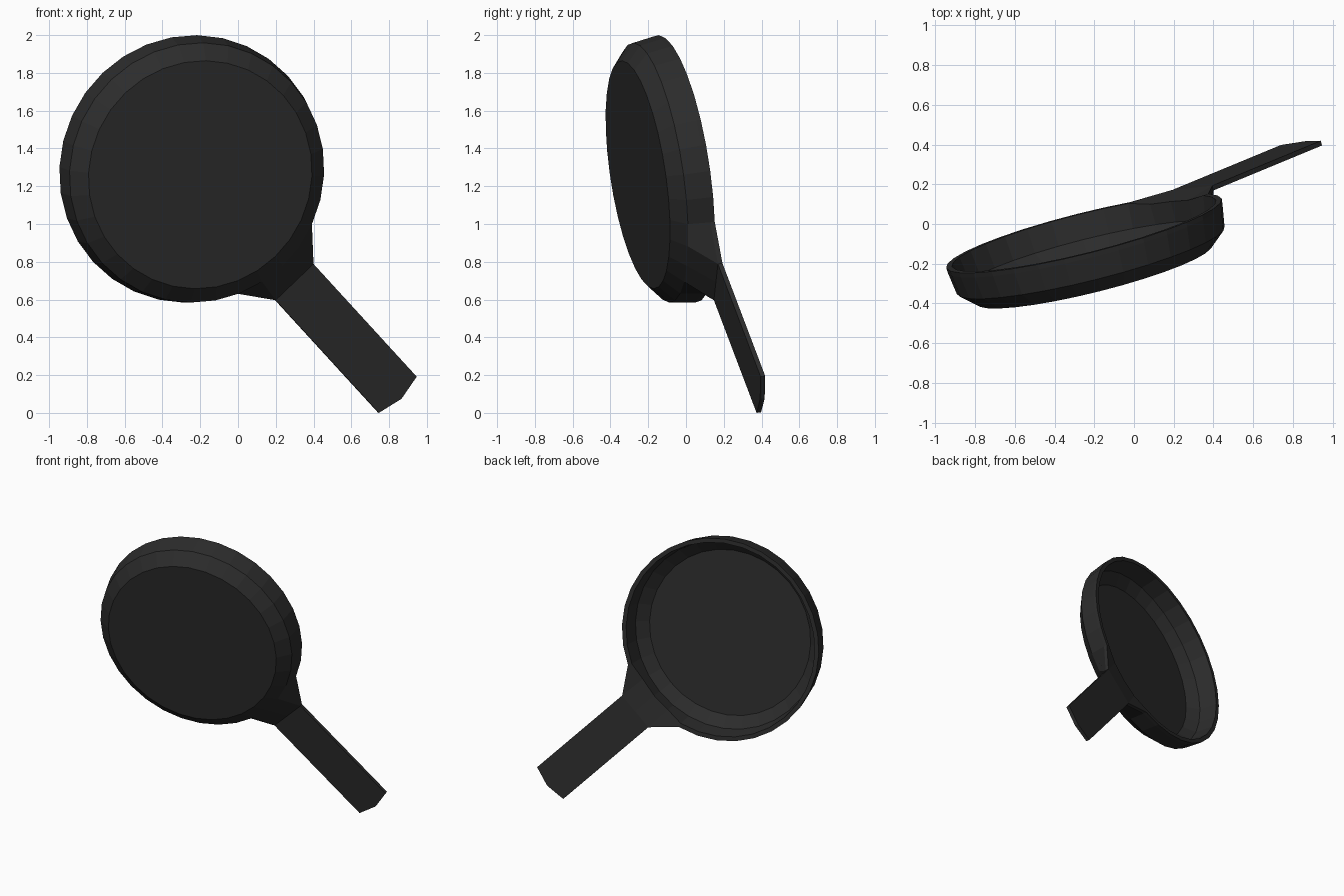
import bpy, bmesh, math
from mathutils import Vector, Matrix

if "Cube" in bpy.data.objects:
    bpy.data.objects.remove(bpy.data.objects["Cube"])

SIDES = 32
HANDLE_START, HANDLE_END = 0.84, 1.68

mat = bpy.data.materials.new("cast_iron_black")
mat.diffuse_color = (0.025, 0.025, 0.025, 1)
mat.use_nodes = True
mat.node_tree.nodes["Principled BSDF"].inputs["Base Color"].default_value = mat.diffuse_color

# profile of the pan: radius, height (outside base -> rim -> inside floor)
profile = [(0.61, 0.0), (0.695, 0.075), (0.713, 0.192), (0.715, 0.217),
           (0.685, 0.217), (0.665, 0.09), (0.585, 0.03)]
LIP_LOW, LIP_TOP, LIP_IN = 2, 3, 4

bm = bmesh.new()
rings = []
for i, (r, h) in enumerate(profile):
    ring = []
    for k in range(SIDES):
        a = 2 * math.pi * k / SIDES
        x, y, z = r * math.cos(a), r * math.sin(a), h
        # the rim is drawn out into a flare where the handle begins
        if k in (0, 1, SIDES - 1):
            if i in (LIP_LOW, LIP_TOP):
                x = HANDLE_START
                z += 0.003
            elif i == LIP_IN:
                x -= 0.02
                z -= 0.02
        ring.append(bm.verts.new((x, y, z)))
    rings.append(ring)

# walls and rim
handle_faces = []
for i in range(len(rings) - 1):
    for k in range(SIDES):
        n = (k + 1) % SIDES
        f = bm.faces.new((rings[i][k], rings[i][n], rings[i + 1][n], rings[i + 1][k]))
        if i == LIP_LOW and k in (0, SIDES - 1):
            handle_faces.append(f)

# base and floor discs
bm.faces.new(list(reversed(rings[0])))
bm.faces.new(rings[-1])

# handle: pulled out of the flare, with a slightly pointed end
out = bmesh.ops.extrude_face_region(bm, geom=handle_faces)
for v in [g for g in out["geom"] if isinstance(g, bmesh.types.BMVert)]:
    v.co.x = HANDLE_END + (0.03 if abs(v.co.y) < 0.01 else 0)
bmesh.ops.delete(bm, geom=[f for f in handle_faces if f.is_valid], context='FACES')
bmesh.ops.recalc_face_normals(bm, faces=bm.faces)

# tilt the whole pan: handle points down to the right, base faces forward
up = Vector((-0.25, 1.0, 0.15)).normalized()
along = Vector((0.545, 0.225, -0.595))
along = (along - up * along.dot(up)).normalized()
side = up.cross(along)
pose = Matrix((along, side, up)).transposed().to_4x4()
pose.translation = (-0.2, -0.255, 1.26)
bm.transform(pose)

# rest on the ground
low = min(v.co.z for v in bm.verts)
bmesh.ops.translate(bm, verts=bm.verts, vec=(0, 0, -low))

mesh = bpy.data.meshes.new("frying_pan")
bm.to_mesh(mesh)
bm.free()
mesh.materials.append(mat)
bpy.context.collection.objects.link(bpy.data.objects.new("frying_pan", mesh))
